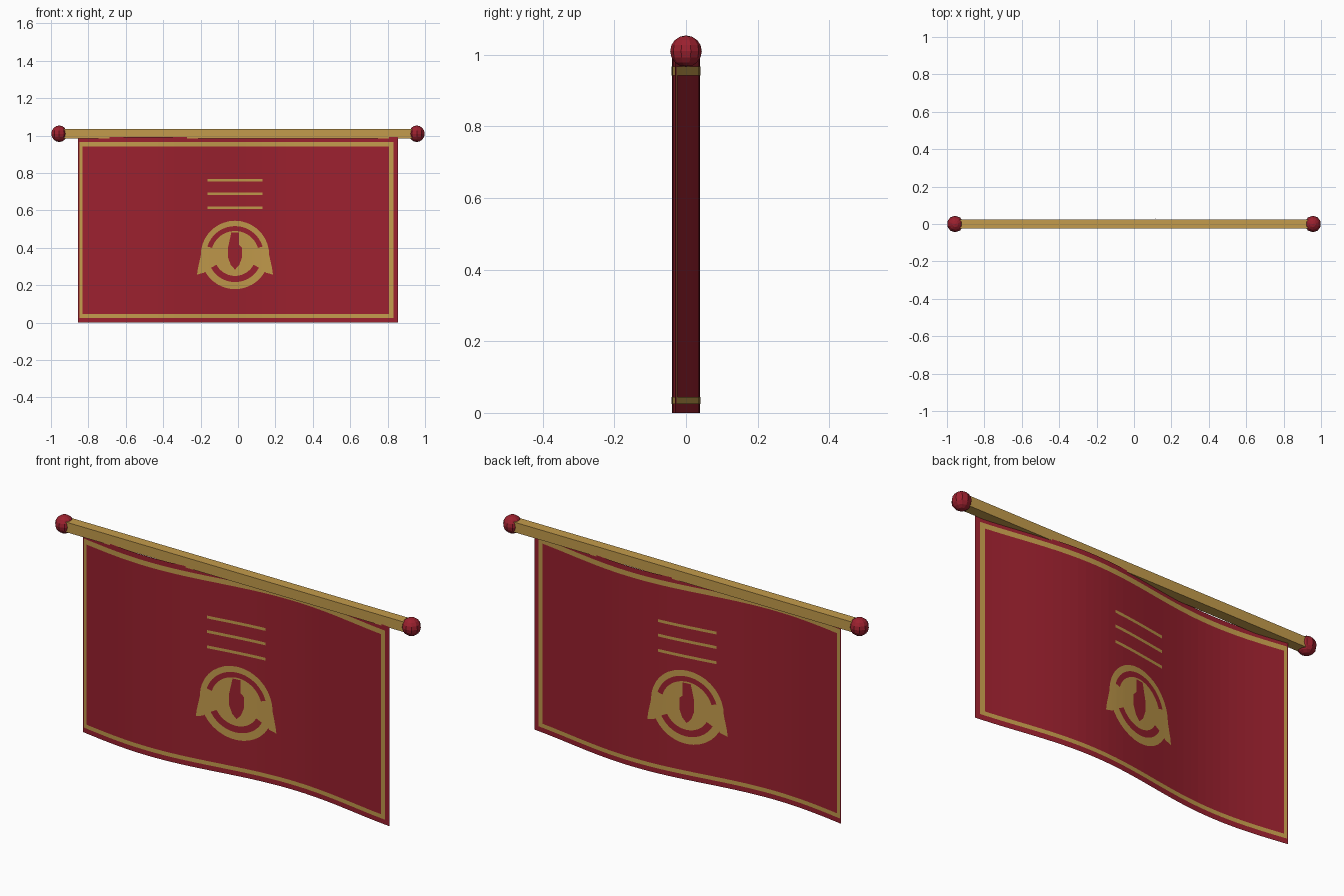
import bpy, bmesh, math
from mathutils import Vector

if "Cube" in bpy.data.objects:
    bpy.data.objects.remove(bpy.data.objects["Cube"])

def material(name, rgb):
    m = bpy.data.materials.new(name)
    m.diffuse_color = (*rgb, 1)
    m.use_nodes = True
    m.node_tree.nodes["Principled BSDF"].inputs["Base Color"].default_value = m.diffuse_color
    return m

RED = material("deep_red", (0.33, 0.015, 0.028))
GOLD = material("old_gold", (0.55, 0.33, 0.072))
HALF, TOP, COLS = 0.855, 0.992, 40
CX, CZ = -0.016, 0.362            # emblem centre

def wave(x):
    return -0.039 * math.cos(4.2 * (x + 0.48))

def finish(bm, name, mat):
    me = bpy.data.meshes.new(name)
    bm.to_mesh(me)
    bm.free()
    me.materials.append(mat)
    ob = bpy.data.objects.new(name, me)
    bpy.context.collection.objects.link(ob)
    return ob

def cloth(name, outlines, mat, offset=0.0):
    """Flat outlines in x/z, sliced into columns and bent along the wave."""
    bm = bmesh.new()
    for pts in outlines:
        bm.faces.new([bm.verts.new((x, 0, z)) for x, z in pts])
    bmesh.ops.triangulate(bm, faces=bm.faces[:])
    for i in range(1, COLS):
        x = -HALF + 2 * HALF * i / COLS
        bmesh.ops.bisect_plane(bm, geom=bm.verts[:] + bm.edges[:] + bm.faces[:],
                               plane_co=(x, 0, 0), plane_no=(1, 0, 0), dist=1e-5)
    for v in bm.verts:
        v.co.y = wave(v.co.x) + offset
    bm.normal_update()
    side = 1 if offset > 0 else -1
    bmesh.ops.reverse_faces(bm, faces=[f for f in bm.faces if f.normal.y * side < 0])
    return finish(bm, name, mat)

def rect(x0, x1, z0, z1):
    return [(x0, z0), (x1, z0), (x1, z1), (x0, z1)]

def arc(r, a0, a1, n=28):
    return [(CX + r * math.cos(math.radians(a0 + (a1 - a0) * i / n)),
             CZ + r * math.sin(math.radians(a0 + (a1 - a0) * i / n))) for i in range(n + 1)]

def band(r0, r1, a0, a1):
    return arc(r1, a0, a1) + arc(r0, a1, a0)

def shape(pts):
    return [(CX + x, CZ + z) for x, z in pts]

# Cloth sheet
cloth("banner_cloth", [rect(-HALF, HALF, 0, TOP)], RED)

# Gold border, three stripes and emblem outlines
border = [rect(-0.848, -0.832, 0.025, 0.967), rect(0.806, 0.831, 0.025, 0.967),
          rect(-0.832, 0.806, 0.942, 0.967), rect(-0.832, 0.806, 0.025, 0.045)]
stripes = [rect(-0.163, 0.131, z - 0.007, z + 0.007) for z in (0.762, 0.69, 0.614)]
wings = [shape([(s * 0.178, 0.02), (s * 0.198, -0.07), (s * 0.203, -0.105),
                (s * 0.165, -0.095), (s * 0.14, -0.06)]) for s in (-1, 1)]
disc = [arc(0.183, 0, 360 * 35 / 36, 35)]
grooves = [band(0.128, 0.154, 17, 163), band(0.112, 0.145, 208, 332)]
motif = [shape([(-0.02, 0.12), (-0.02, 0.055), (-0.037, 0.04), (-0.037, -0.015),
                (-0.022, -0.055), (0, -0.078), (0.022, -0.055), (0.037, -0.015),
                (0.037, 0.04), (0.02, 0.055), (0.02, 0.12)])]

# Painted details on both sides of the cloth
for side, s in (("front", -1), ("back", 1)):
    cloth("border_" + side, border, GOLD, s * 0.0015)
    cloth("stripes_" + side, stripes, GOLD, s * 0.0015)
    cloth("emblem_" + side, disc + wings, GOLD, s * 0.0015)
    cloth("emblem_cutouts_" + side, grooves + motif, RED, s * 0.003)

# Square pole
bm = bmesh.new()
bmesh.ops.create_cube(bm, size=1)
for v in bm.verts:
    v.co = Vector((v.co.x * 1.91, v.co.y * 0.05, v.co.z * 0.05 + 1.01))
finish(bm, "pole", GOLD)

# Ball ends
for side, s in (("left", -1), ("right", 1)):
    bm = bmesh.new()
    bmesh.ops.create_uvsphere(bm, u_segments=10, v_segments=8, radius=0.044)
    bmesh.ops.translate(bm, verts=bm.verts[:], vec=(s * 0.956, 0, 1.01))
    finish(bm, "pole_ball_" + side, RED)
